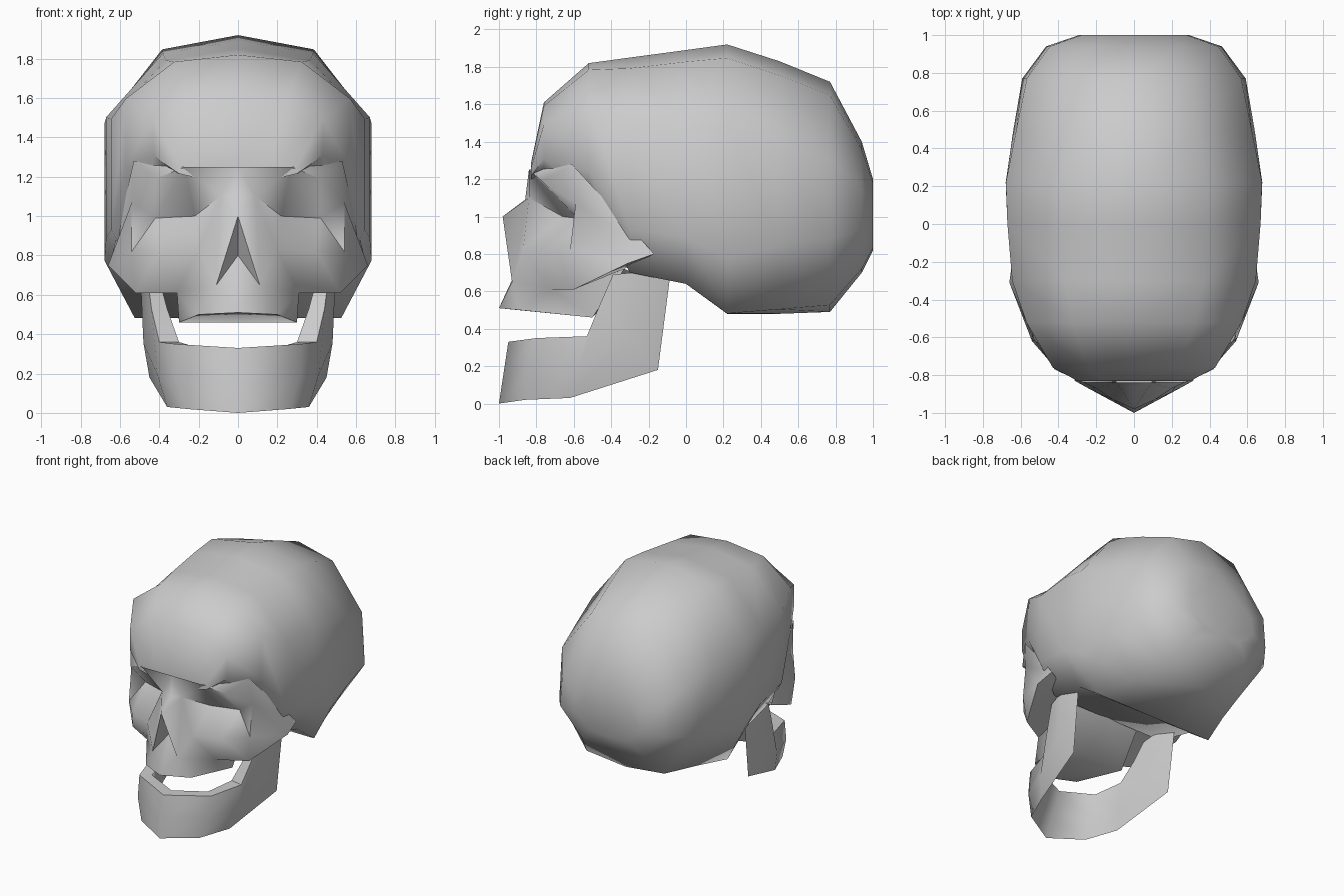
import bpy
import bmesh
import math

default_cube = bpy.data.objects.get("Cube")
if default_cube:
    bpy.data.objects.remove(default_cube, do_unlink=True)

# One plain bone colour
bone = bpy.data.materials.new("bone_grey")
bone.use_nodes = True
colour = (.6, .6, .6, 1)
bone.diffuse_color = colour
bone.node_tree.nodes["Principled BSDF"].inputs["Base Color"].default_value = colour


def make_half(name, points, faces):
    """Build the +x half of a part, mirror it and shade it smooth."""
    bm = bmesh.new()
    verts = {key: bm.verts.new(co) for key, co in points.items()}
    for corners in faces:
        bm.faces.new([verts[key] for key in corners])
    mesh = bpy.data.meshes.new(name)
    bm.to_mesh(mesh)
    bm.free()
    obj = bpy.data.objects.new(name, mesh)
    bpy.context.collection.objects.link(obj)
    mesh.materials.append(bone)
    bpy.ops.object.select_all(action="DESELECT")
    obj.select_set(True)
    bpy.context.view_layer.objects.active = obj

    mirror = obj.modifiers.new("mirror", "MIRROR")
    mirror.merge_threshold = .002
    bpy.ops.object.modifier_apply(modifier=mirror.name)

    # Face all normals outward once the halves are joined
    bm = bmesh.new()
    bm.from_mesh(mesh)
    bmesh.ops.recalc_face_normals(bm, faces=bm.faces)
    bm.to_mesh(mesh)
    bm.free()
    bpy.ops.object.shade_smooth_by_angle(angle=math.radians(60))


def strip_faces(rows, columns):
    """Quads between neighbouring rows of a grid keyed by (row, column)."""
    return [[(r, c), (r, c + 1), (r + 1, c + 1), (r + 1, c)]
            for r in range(rows - 1) for c in range(columns - 1)]


# Cranium: a half ring at each station, boxy over the ears and rounder behind
boxy_ring = [(0, 1), (.57, .95), (1, .69), (1, .2), (.78, 0), (0, 0)]
round_ring = [(0, 1), (.5, .94), (.93, .66), (.97, .32), (.57, .03), (0, 0)]
stations = [  # y, half width, bottom, top
    (-.83, .3, 1.2, 1.28),
    (-.76, .43, 1.23, 1.61),
    (-.52, .57, 1.1, 1.82),
    (-.3, .645, .7, 1.85),
    (0, .67, .64, 1.89),
    (.22, .68, .48, 1.92),
    (.5, .65, .48, 1.83),
    (.77, .61, .49, 1.72),
    (.94, .48, .7, 1.4),
    (1, .3, .82, 1.2),
]
ring_points = {}
for row, (y, width, bottom, top) in enumerate(stations):
    roundness = min(max(2 * y - .4, 0), 1)
    for column, (boxy, curved) in enumerate(zip(boxy_ring, round_ring)):
        across, up = [a + roundness * (b - a) for a, b in zip(boxy, curved)]
        ring_points[row, column] = (across * width, y, bottom + up * (top - bottom))
ring_faces = strip_faces(len(stations), len(boxy_ring))
for end in (0, len(stations) - 1):
    ring_faces.append([(end, column) for column in range(len(boxy_ring))])
make_half("cranium", ring_points, ring_faces)

# Face: named landmarks on one half
landmarks = dict(
    glabella=(0, -.84, 1.25),
    nasion=(0, -.86, 1.09),
    nose_tip=(0, -.98, 1),
    nose_deep=(0, -.87, .8),
    nose_floor=(0, -.94, .64),
    nose_wing=(.11, -.93, .65),
    brow_inner=(.09, -.84, 1.1),
    brow_middle=(.27, -.84, 1.25),
    brow_arch=(.42, -.77, 1.19),
    brow_outer=(.53, -.61, 1.28),
    socket_inner=(.22, -.66, 1),
    socket_outer=(.42, -.58, .99),
    orbit_outer=(.54, -.59, 1.07),
    rim_inner=(.2, -.87, .83),
    rim_middle=(.4, -.78, .82),
    rim_outer=(.54, -.62, .82),
    cheek_low=(.52, -.6, .61),
    cheek_arch=(.66, -.31, .75),
    temple=(.64, -.17, .8),
    upper_jaw_side=(.31, -.72, .61),
    tooth_front=(0, -1, .51),
    tooth_middle=(.2, -.89, .5),
    tooth_back=(.3, -.5, .46),
    palate_back=(0, -.5, .46),
    skull_base=(0, -.28, .7),
    wall_back=(.3, -.33, .72),
)

# Faces of each region, by landmark
brow = [
    "glabella brow_middle brow_inner nasion",
    "brow_middle brow_outer brow_arch",
    "brow_arch brow_outer orbit_outer",
]
socket = [
    "brow_inner brow_middle socket_inner",
    "brow_middle brow_arch socket_outer socket_inner",
    "brow_arch orbit_outer socket_outer",
    "orbit_outer rim_outer socket_outer",
    "rim_outer rim_middle socket_outer",
    "rim_middle rim_inner socket_inner socket_outer",
    "rim_inner brow_inner socket_inner",
]
nose = [
    "nasion brow_inner nose_tip",
    "brow_inner rim_inner nose_wing nose_tip",
    "nose_tip nose_wing nose_deep",
    "nose_wing nose_floor nose_deep",
]
cheek = [
    "rim_inner rim_middle upper_jaw_side nose_wing",
    "rim_middle cheek_low upper_jaw_side",
    "rim_middle rim_outer cheek_low",
    "brow_outer temple orbit_outer",
    "orbit_outer temple cheek_arch",
    "orbit_outer cheek_arch rim_outer",
    "rim_outer cheek_arch cheek_low",
    "cheek_low cheek_arch wall_back upper_jaw_side",
    "cheek_arch temple wall_back",
]
upper_jaw = [
    "nose_wing upper_jaw_side tooth_middle",
    "nose_wing tooth_middle tooth_front nose_floor",
    "upper_jaw_side tooth_back tooth_middle",
    "upper_jaw_side wall_back tooth_back",
    "tooth_back wall_back skull_base palate_back",
    "tooth_front tooth_middle tooth_back palate_back",
]
face_patches = brow + socket + nose + cheek + upper_jaw
make_half("face", landmarks, [patch.split() for patch in face_patches])

# Lower jaw: wedge sections from chin to hinge, sharp at the lower edge
jaw_sections = dict(  # lower edge, outer upper edge, inner upper edge
    chin=((0, -1, 0), (0, -.95, .33), (0, -.85, .33)),
    corner=((.26, -.86, .02), (.32, -.8, .35), (.25, -.74, .345)),
    body=((.36, -.62, .03), (.4, -.53, .36), (.3, -.51, .36)),
    angle=((.45, -.15, .18), (.44, -.46, .53), (.36, -.43, .53)),
    hinge=((.46, -.08, .72), (.46, -.39, .69), (.4, -.37, .68)),
)


def between(a, b, spread):
    """Midpoint of two points, moved sideways by a factor."""
    x, y, z = [(p + q) / 2 for p, q in zip(a, b)]
    return x * spread, y, z


jaw_points = {}
for row, (low, outer, inner) in enumerate(jaw_sections.values()):
    section = (low, between(low, outer, 1.08), outer, inner, between(low, inner, .95))
    for column, point in enumerate(section):
        jaw_points[row, column] = point
columns = len(section)
jaw_faces = strip_faces(len(jaw_sections), columns)
for row in range(len(jaw_sections) - 1):
    jaw_faces.append([(row, columns - 1), (row, 0), (row + 1, 0), (row + 1, columns - 1)])
jaw_faces.append([(row + 1, column) for column in range(columns)])
make_half("lower_jaw", jaw_points, jaw_faces)
